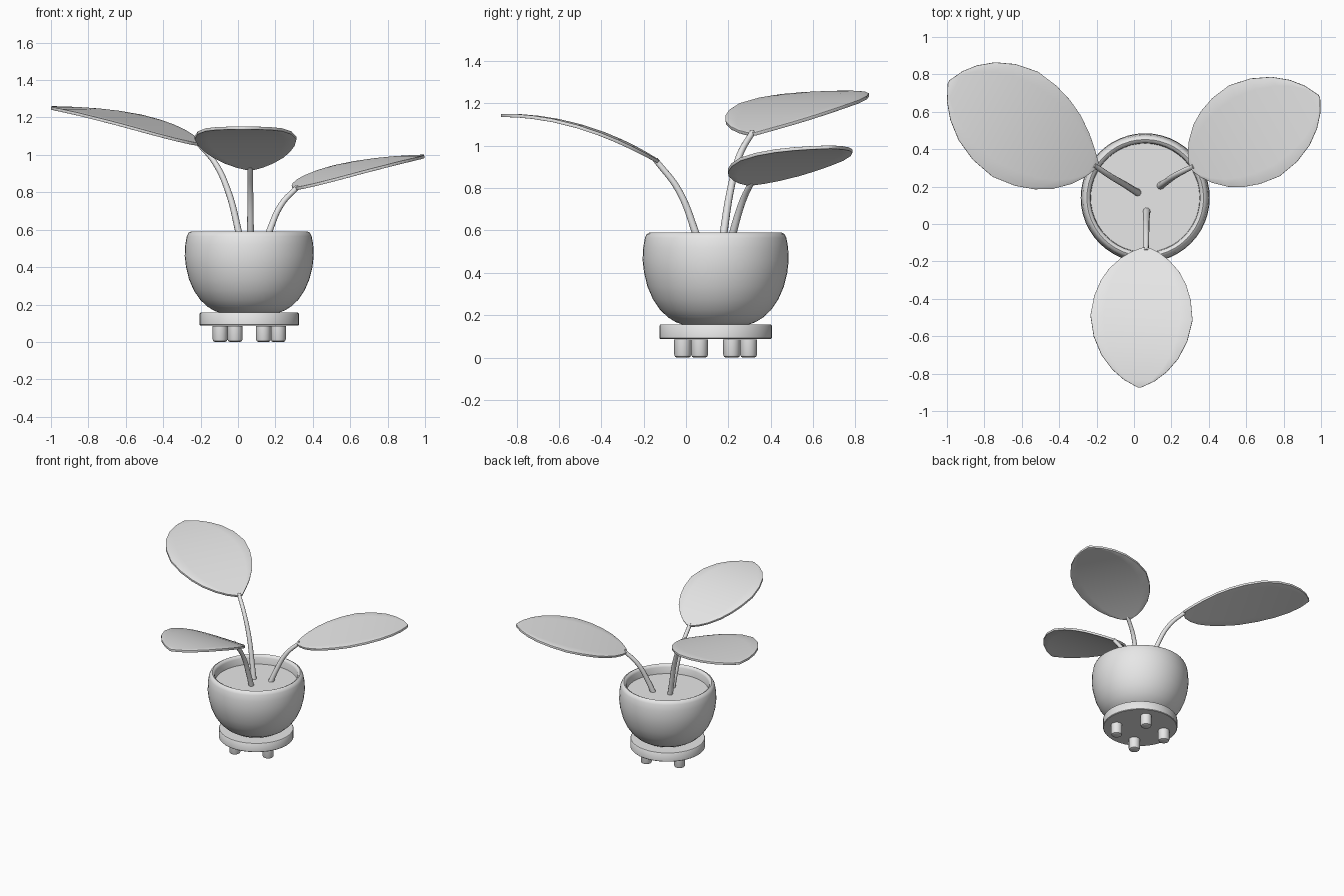
import bpy, bmesh
from math import sin, cos, pi, radians
from mathutils import Vector

cube = bpy.data.objects.get("Cube")
if cube:
    bpy.data.objects.remove(cube, do_unlink=True)

grey = bpy.data.materials.new("plain_grey")
grey.use_nodes = True
grey.diffuse_color = (0.8, 0.8, 0.8, 1)
grey.node_tree.nodes["Principled BSDF"].inputs["Base Color"].default_value = (0.8, 0.8, 0.8, 1)

CENTER = Vector((0.06, 0.14, 0))  # axis of the pot


def finish(name, bm, angle=40):
    """Turn a bmesh into a smooth-shaded object with sharp corners kept."""
    bmesh.ops.recalc_face_normals(bm, faces=bm.faces)
    mesh = bpy.data.meshes.new(name)
    bm.to_mesh(mesh)
    bm.free()
    mesh.materials.append(grey)
    obj = bpy.data.objects.new(name, mesh)
    bpy.context.collection.objects.link(obj)
    bpy.ops.object.select_all(action="DESELECT")
    obj.select_set(True)
    bpy.context.view_layer.objects.active = obj
    bpy.ops.object.shade_smooth_by_angle(angle=radians(angle))
    return obj


def lathe(name, profile, location, steps=48):
    """Spin a (radius, height) profile about a vertical axis."""
    bm = bmesh.new()
    verts = [bm.verts.new((r, 0, z)) for r, z in profile]
    edges = [bm.edges.new(pair) for pair in zip(verts, verts[1:])]
    bmesh.ops.spin(bm, geom=verts + edges, axis=(0, 0, 1), cent=(0, 0, 0),
                   angle=2 * pi, steps=steps, use_duplicate=False)
    bmesh.ops.remove_doubles(bm, verts=bm.verts, dist=0.0005)
    obj = finish(name, bm)
    obj.location = location
    return obj


# Pot with a rounded lip, and the soil inside it
lathe("pot", [(0, 0.155), (0.16, 0.157), (0.19, 0.168), (0.225, 0.19), (0.262, 0.225),
              (0.296, 0.275), (0.322, 0.335), (0.338, 0.4), (0.345, 0.46), (0.342, 0.52),
              (0.334, 0.565), (0.325, 0.583), (0.312, 0.59), (0.3, 0.584), (0.293, 0.57),
              (0.29, 0.5), (0, 0.5)], CENTER)
lathe("soil", [(0, 0.505), (0.292, 0.505), (0.292, 0.52), (0, 0.52)], CENTER)

# Saucer and its four feet
lathe("saucer", [(0, 0.088), (0.261, 0.088), (0.265, 0.092), (0.265, 0.151),
                 (0.261, 0.156), (0, 0.156)], CENTER)
for i in range(4):
    a = radians(64 + 90 * i)
    lathe("foot_%d" % (i + 1), [(0, 0.004), (0.028, 0.004), (0.036, 0.008), (0.04, 0.018),
                                (0.04, 0.09), (0, 0.09)],
          CENTER + Vector((cos(a), sin(a), 0)) * 0.173, 24)
    bpy.context.object.location.z = -0.004


def stem(name, points):
    """Tapering round stalk along a smooth path."""
    curve = bpy.data.curves.new(name, "CURVE")
    curve.dimensions = "3D"
    curve.bevel_depth = 0.02
    curve.bevel_resolution = 3
    curve.resolution_u = 8
    curve.use_fill_caps = True
    spline = curve.splines.new("BEZIER")
    spline.bezier_points.add(len(points) - 1)
    for i, (bp, co) in enumerate(zip(spline.bezier_points, points)):
        bp.co = co
        bp.handle_left_type = bp.handle_right_type = "AUTO"
        bp.radius = 1 - 0.32 * i / (len(points) - 1)
    curve.materials.append(grey)
    obj = bpy.data.objects.new(name, curve)
    bpy.context.collection.objects.link(obj)


# Half-width of a leaf along its length, both as fractions of the length
OUTLINE = [(0, 0.025), (0.03, 0.095), (0.08, 0.17), (0.16, 0.25), (0.25, 0.305), (0.36, 0.345),
           (0.5, 0.365), (0.65, 0.335), (0.78, 0.275), (0.88, 0.195), (0.95, 0.11), (1, 0.012)]


def leaf(name, base, heading, length, slope, droop, left, right):
    """Arched blade; left and right are (width factor, lengthwise skew)."""
    forward = Vector((cos(radians(heading)), sin(radians(heading)), 0))
    side = Vector((-forward.y, forward.x, 0))
    bm = bmesh.new()
    rows = []
    for t, w in OUTLINE:
        row = []
        for k in range(-4, 5):
            width, power = left if k > 0 else right
            f = abs(k) / 4
            s = length * (t * (1 - f) + t ** power * f)
            co = Vector(base) + forward * s + side * (w * length * width * k / 4)
            co.z += slope * s - droop * s * s
            row.append(bm.verts.new(co))
        rows.append(row)
    for a, b in zip(rows, rows[1:]):
        for k in range(8):
            bm.faces.new((a[k], b[k], b[k + 1], a[k + 1]))
    obj = finish(name, bm, 50)
    solid = obj.modifiers.new("thickness", "SOLIDIFY")
    solid.thickness = 0.016
    solid.offset = 0
    edge = obj.modifiers.new("soft_edge", "BEVEL")
    edge.width = 0.004
    edge.segments = 2
    edge.limit_method = "ANGLE"
    edge.angle_limit = radians(50)


# Stems and leaves
stem("front_stem", [(0.068, 0.07, 0.51), (0.067, 0.045, 0.59), (0.066, -0.035, 0.79),
                    (0.065, -0.145, 0.935)])
leaf("front_leaf", (0.065, -0.13, 0.925), 267.2, 0.745, 0.598, 0.41, (0.98, 1), (1.03, 1))

stem("tall_stem", [(0.02, 0.168, 0.51), (0.003, 0.178, 0.59), (-0.056, 0.215, 0.815),
                   (-0.125, 0.255, 0.96), (-0.215, 0.315, 1.065)])
leaf("tall_leaf", (-0.2, 0.31, 1.055), 150.3, 0.91, 0.39, 0.19, (0.98, 1), (0.85, 0.8))

stem("short_stem", [(0.14, 0.203, 0.51), (0.167, 0.222, 0.59), (0.232, 0.266, 0.735),
                    (0.32, 0.31, 0.83)])
leaf("short_leaf", (0.305, 0.3, 0.82), 29.1, 0.785, 0.37, 0.19, (1.0, 1), (0.94, 1))
